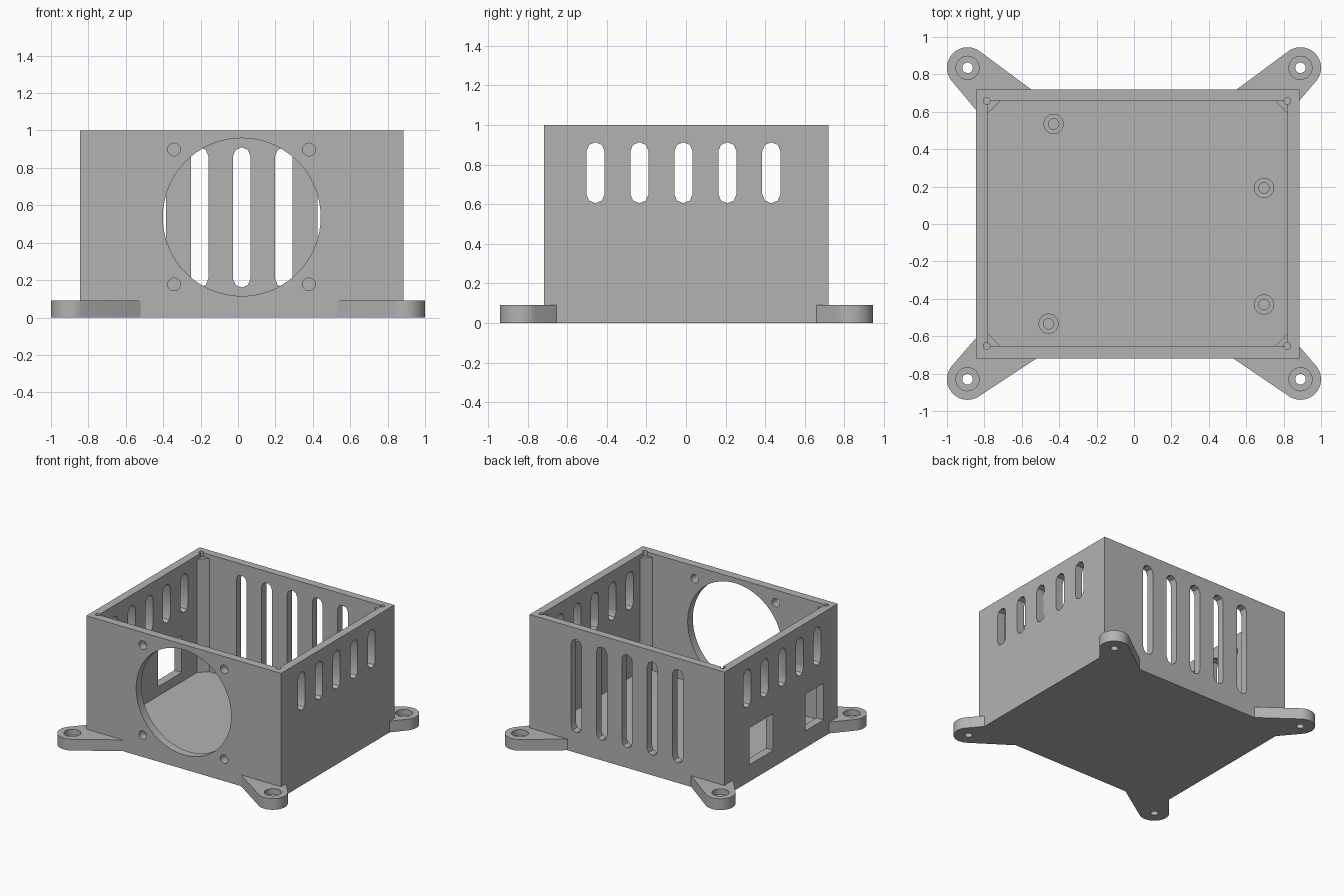
import bpy, bmesh
from math import cos, sin, pi

cube = bpy.data.objects.get("Cube")
if cube:
    bpy.data.objects.remove(cube, do_unlink=True)

grey = bpy.data.materials.new("plain grey")
grey.use_nodes = True
grey.diffuse_color = (0.45, 0.45, 0.45, 1)
grey.node_tree.nodes["Principled BSDF"].inputs["Base Color"].default_value = (0.45, 0.45, 0.45, 1)

# Main dimensions: outer box, cavity and heights
X0, X1, Y0, Y1 = -0.845, 0.885, -0.718, 0.72
IX0, IX1, IY0, IY1 = -0.78, 0.82, -0.652, 0.658
FLOOR, POST_TOP, TAB_TOP = 0.06, 0.97, 0.09


def rect(u0, u1, v0, v1):
    return [(u0, v0), (u1, v0), (u1, v1), (u0, v1)]


def circle(u, v, r, n=32):
    return [(u + r * cos(2 * pi * i / n), v + r * sin(2 * pi * i / n)) for i in range(n)]


def slot(u, v0, v1, r=0.046):
    """Upright slot with faceted round ends."""
    ring = [(r * cos(i * pi / 4), r * sin(i * pi / 4)) for i in range(5)]
    return [(u + a, v1 - r + b) for a, b in ring] + [(u - a, v0 + r - b) for a, b in ring]


def prism(name, outline, lo, hi, axis="z", hull=False):
    """Extrude a flat outline along an axis."""
    place = {"x": lambda u, v, w: (w, u, v),
             "y": lambda u, v, w: (u, w, v),
             "z": lambda u, v, w: (u, v, w)}[axis]
    bm = bmesh.new()
    low = [bm.verts.new(place(u, v, lo)) for u, v in outline]
    high = [bm.verts.new(place(u, v, hi)) for u, v in outline]
    if hull:
        out = bmesh.ops.convex_hull(bm, input=bm.verts[:])
        loose = {g for g in out["geom_interior"] if isinstance(g, bmesh.types.BMVert)}
        bmesh.ops.delete(bm, geom=list(loose), context="VERTS")
        bmesh.ops.dissolve_limit(bm, angle_limit=0.01, verts=bm.verts[:], edges=bm.edges[:])
    else:
        bm.faces.new(low)
        bm.faces.new(high)
        for i in range(len(low)):
            j = (i + 1) % len(low)
            bm.faces.new((low[i], low[j], high[j], high[i]))
    bmesh.ops.recalc_face_normals(bm, faces=bm.faces[:])
    mesh = bpy.data.meshes.new(name)
    bm.to_mesh(mesh)
    bm.free()
    mesh.materials.append(grey)
    obj = bpy.data.objects.new(name, mesh)
    bpy.context.collection.objects.link(obj)
    return obj


def activate(obj):
    bpy.ops.object.select_all(action="DESELECT")
    obj.select_set(True)
    bpy.context.view_layer.objects.active = obj


def cut(obj, *cutters):
    """Subtract each cutter and discard it."""
    activate(obj)
    for c in cutters:
        mod = obj.modifiers.new("cut", "BOOLEAN")
        mod.operation, mod.solver, mod.object = "DIFFERENCE", "EXACT", c
        bpy.ops.object.modifier_apply(modifier=mod.name)
        bpy.data.objects.remove(c, do_unlink=True)


def smooth(obj):
    activate(obj)
    bpy.ops.object.shade_smooth_by_angle(angle=pi / 6)


# Open box: the cavity keeps a triangular post in each corner below the rim
box = prism("enclosure_box", rect(X0, X1, Y0, Y1), 0, 1)
c = 0.065
cavity = [(IX0 + c, IY0), (IX1 - c, IY0), (IX1, IY0 + c), (IX1, IY1 - c),
          (IX1 - c, IY1), (IX0 + c, IY1), (IX0, IY1 - c), (IX0, IY0 + c)]
cut(box, prism("cavity", cavity, FLOOR, 1.1),
    prism("rim_recess", rect(IX0, IX1, IY0, IY1), POST_TOP, 1.1))

# Lid screw holes in the corners
for x in (IX0 - 0.008, IX1):
    for y in (IY0, IY1):
        cut(box, prism("lid_hole", circle(x, y, 0.018, 16), 0.8, 1.1))

# Fan opening and its screw holes in the front wall
front = (Y0 - 0.05, IY0 + 0.03)
cut(box, prism("fan_hole", circle(0.02, 0.537, 0.422, 72), *front, "y"))
for x in (-0.342, 0.38):
    for z in (0.177, 0.898):
        cut(box, prism("fan_screw", circle(x, z, 0.034, 24), *front, "y"))

# Long vents in the back wall, short vents in both side walls
for i in range(-2, 3):
    cut(box, prism("back_vent", slot(0.02 + 0.225 * i, 0.16, 0.91), IY1 - 0.03, Y1 + 0.05, "y"))
    side = slot(-0.013 + 0.222 * i, 0.605, 0.913)
    cut(box, prism("vent", side, X0 - 0.05, IX0 + 0.03, "x"),
        prism("vent", side, IX1 - 0.03, X1 + 0.05, "x"))

# Two connector openings in one side wall
for y0, y1 in ((0.10, 0.40), (-0.54, -0.31)):
    cut(box, prism("port", rect(y0, y1, 0.135, 0.43), X0 - 0.05, IX0 + 0.03, "x"))
smooth(box)

# Mounting tabs with counterbored holes: name, centre, side anchor y, end anchor x
tabs = [("front_left_tab", 0.89, -0.83, -0.655, 0.53),
        ("back_left_tab", 0.89, 0.835, 0.66, 0.55),
        ("front_right_tab", -0.89, -0.83, -0.61, -0.52),
        ("back_right_tab", -0.89, 0.835, 0.61, -0.55)]
for name, x, y, side_y, end_x in tabs:
    edge_x, edge_y = (X1 if x > 0 else X0), (Y1 if y > 0 else Y0)
    outline = circle(x, y, 0.11, 48) + [(edge_x, side_y), (end_x, edge_y)]
    tab = prism(name, outline, 0, TAB_TOP, hull=True)
    cut(tab, prism("trim", rect(X0, X1, Y0, Y1), -0.1, 0.2),
        prism("bolt_hole", circle(x, y, 0.028), -0.1, 0.2),
        prism("counterbore", circle(x, y, 0.062), 0.045, 0.2))
    smooth(tab)

# Board standoffs on the floor
for i, (x, y) in enumerate([(-0.43, 0.535), (0.695, 0.193), (0.695, -0.43), (-0.457, -0.533)]):
    post = prism(f"standoff_{i + 1}", circle(x, y, 0.054), FLOOR - 0.01, 0.13)
    cut(post, prism("pilot_hole", circle(x, y, 0.028), FLOOR + 0.005, 0.2))
    smooth(post)
